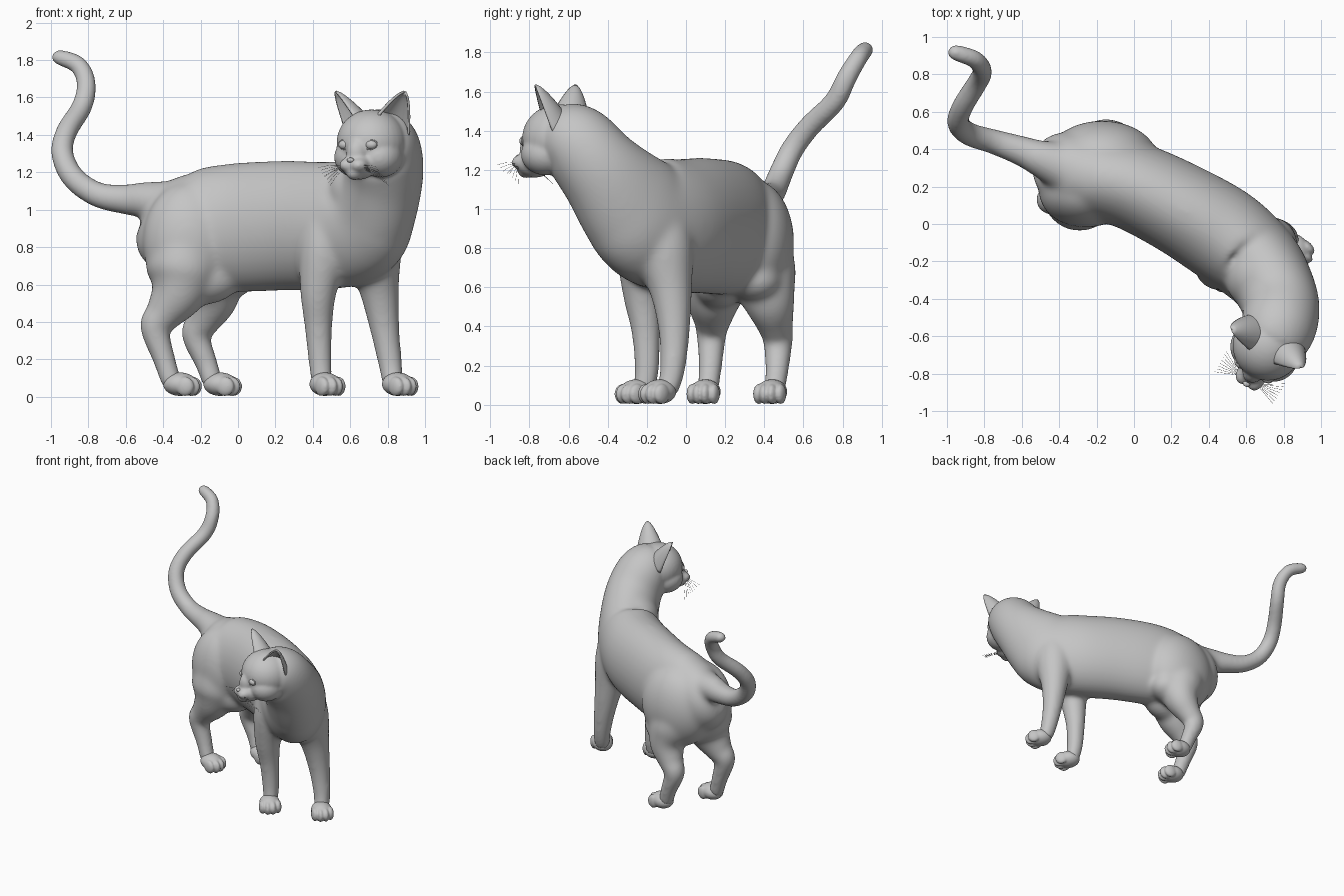
import bpy, bmesh, math
from mathutils import Vector, Matrix

if "Cube" in bpy.data.objects:
    bpy.data.objects.remove(bpy.data.objects["Cube"])

grey = bpy.data.materials.new("warm_grey")
grey.use_nodes = True
COLOR = (0.56, 0.56, 0.56, 1)
grey.diffuse_color = COLOR
grey.node_tree.nodes["Principled BSDF"].inputs["Base Color"].default_value = COLOR

# Head frame: local x is the cat's left, local -y is where it looks
HEAD = Matrix.Translation((0.715, -0.65, 0)) @ Matrix.Rotation(math.radians(-29), 4, 'Z')


def finish(bm, name, voxel=None, smooth=0):
    bmesh.ops.recalc_face_normals(bm, faces=bm.faces)
    for f in bm.faces:
        f.smooth = True
    me = bpy.data.meshes.new(name)
    bm.to_mesh(me)
    bm.free()
    me.materials.append(grey)
    ob = bpy.data.objects.new(name, me)
    bpy.context.collection.objects.link(ob)
    if voxel:
        m = ob.modifiers.new("fuse", 'REMESH')
        m.mode, m.voxel_size, m.use_smooth_shade = 'VOXEL', voxel, True
    if smooth:
        m = ob.modifiers.new("soften", 'SMOOTH')
        m.factor, m.iterations = 0.5, smooth
    return ob


def ball(bm, frame, center, radii, tilt=0):
    mat = (frame @ Matrix.Translation(center) @ Matrix.Rotation(tilt, 4, 'X')
           @ Matrix.Diagonal((*radii, 1)))
    bmesh.ops.create_uvsphere(bm, u_segments=32, v_segments=20, radius=1, matrix=mat)


def spline(rows, steps=6):
    """Catmull-Rom through rows of (x, y, z, half width, half height)."""
    pts = [Vector(r if len(r) == 5 else (*r, r[3])) for r in rows]
    pts = [2 * pts[0] - pts[1]] + pts + [2 * pts[-1] - pts[-2]]
    out = []
    for a, b, c, d in zip(pts, pts[1:], pts[2:], pts[3:]):
        for i in range(steps):
            t = i / steps
            out.append(0.5 * (2 * b + (c - a) * t + (2 * a - 5 * b + 4 * c - d) * t * t
                              + (3 * b - a - 3 * c + d) * t ** 3))
    return out + [pts[-2]]


def loft(bm, rows, ref, sides=32):
    path = spline(rows)
    rings = []
    for i, p in enumerate(path):
        t = (path[min(i + 1, len(path) - 1)] - path[max(i - 1, 0)]).to_3d().normalized()
        side = t.cross(Vector(ref)).normalized()
        up = side.cross(t)
        angles = [2 * math.pi * k / sides for k in range(sides)]
        rings.append([bm.verts.new(p.to_3d() + side * p[3] * math.cos(a) + up * p[4] * math.sin(a))
                      for a in angles])
    for r, s in zip(rings, rings[1:]):
        for k in range(sides):
            n = (k + 1) % sides
            bm.faces.new((r[k], r[n], s[n], s[k]))
    bm.faces.new(rings[0])
    bm.faces.new(rings[-1])


trunk = bmesh.new()

# Torso and neck
loft(trunk, [(-.5, .3, .97, .1, .12), (-.44, .3, .945, .18, .22), (-.35, .285, .92, .21, .27),
             (-.22, .255, .9, .225, .32), (0, .2, .905, .237, .345), (.25, .08, .915, .248, .347),
             (.48, -.06, .915, .258, .342), (.65, -.2, .945, .24, .33), (.73, -.3, 1.04, .22, .287),
             (.785, -.44, 1.2, .208, .225), (.77, -.56, 1.335, .202, .203),
             (.73, -.65, 1.355, .175, .175)], (0, 0, 1))
ball(trunk, Matrix(), (.68, -.27, 1.1), (.2, .2, .185))

# Haunches and flank folds
ball(trunk, Matrix(), (-.17, .345, .83), (.3, .208, .32))
ball(trunk, Matrix(), (-.26, .175, .83), (.25, .195, .32))
ball(trunk, Matrix(), (-.07, .36, .64), (.17, .14, .12))
ball(trunk, Matrix(), (-.2, .17, .64), (.22, .14, .15))

# Tail
loft(trunk, [(-.36, .3, 1.02, .14), (-.5, .35, 1.05, .1), (-.6, .39, 1.055, .082),
             (-.75, .44, 1.08, .069), (-.88, .48, 1.17, .065), (-.94, .54, 1.3, .062),
             (-.915, .63, 1.42, .06), (-.835, .76, 1.55, .058), (-.81, .82, 1.67, .055),
             (-.85, .88, 1.77, .051), (-.94, .912, 1.812, .048)], (0, .8, -.6))
ball(trunk, Matrix(), (-.955, .917, 1.815), (.05, .047, .045))

# Legs, each with its paw position and toe heading in degrees
legs = {
    "front_left": ([(.7, -.14, 1.05, .13), (.72, -.115, .8, .155), (.755, -.075, .57, .107),
                    (.785, -.06, .36, .08), (.815, -.07, .17, .065), (.83, -.1, .06, .058)],
                   (.865, -.145), -45),
    "front_right": ([(.47, -.2, 1.05, .11), (.46, -.22, .8, .135), (.43, -.225, .57, .1),
                     (.43, -.205, .38, .076), (.44, -.2, .18, .064), (.45, -.22, .06, .056)],
                    (.475, -.265), -50),
    "hind_left": ([(-.22, .34, .85, .18), (-.15, .385, .67, .18), (-.13, .425, .53, .135),
                   (-.185, .455, .41, .095), (-.225, .47, .33, .078), (-.17, .465, .18, .062),
                   (-.13, .45, .06, .056)], (-.08, .435), -15),
    "hind_right": ([(-.28, .17, .85, .18), (-.295, .16, .67, .2), (-.325, .14, .55, .15),
                    (-.4, .135, .44, .102), (-.445, .13, .37, .08), (-.395, .125, .2, .062),
                    (-.35, .11, .06, .056)], (-.295, .095), -15),
}
for name, (rows, (px, py), heading) in legs.items():
    loft(trunk, rows, (1, 0, 0))
    paw = bmesh.new()
    frame = Matrix.Translation((px, py, 0)) @ Matrix.Rotation(math.radians(heading), 4, 'Z')
    ball(paw, frame, (-.015, 0, .067), (.092, .078, .063))
    for lat in (-.058, -.02, .02, .058):
        ball(paw, frame, (.062 - abs(lat) * .6, lat, .055), (.05, .027, .052))
    finish(paw, name + "_paw", .007, 6)

# Soften the trunk, then fuse the finer head onto it
soft = finish(trunk, "trunk", .013, 26)
body = bmesh.new()
body.from_object(soft, bpy.context.evaluated_depsgraph_get())
bpy.data.objects.remove(soft)

# Skull, cheeks, muzzle and chin
ball(body, HEAD, (0, 0, 1.36), (.188, .188, .176))
ball(body, HEAD, (0, -.135, 1.31), (.065, .085, .09), -.5)
ball(body, HEAD, (0, -.14, 1.235), (.09, .1, .075))
ball(body, HEAD, (0, -.19, 1.195), (.044, .046, .037))
for s in (-1, 1):
    ball(body, HEAD, (s * .075, -.035, 1.28), (.115, .13, .108))
    ball(body, HEAD, (s * .034, -.195, 1.238), (.047, .057, .04))
finish(body, "cat_body", .01, 9)

# Nose
nose = bmesh.new()
ball(nose, HEAD, (0, -.233, 1.264), (.02, .017, .014), -.3)
finish(nose, "nose")

for s, label in ((1, "left"), (-1, "right")):
    # Eyeball and eyelid rim
    eye = bmesh.new()
    ball(eye, HEAD, (s * .08, -.152, 1.347), (.036, .028, .026))
    finish(eye, label + "_eye")
    rim = bpy.data.curves.new(label + "_eyelid", 'CURVE')
    rim.dimensions, rim.bevel_depth, rim.bevel_resolution = '3D', .004, 2
    sp = rim.splines.new('POLY')
    sp.points.add(23)
    sp.use_cyclic_u = True
    for k, p in enumerate(sp.points):
        a = 2 * math.pi * k / 24
        x = math.cos(a)
        p.co = (*(HEAD @ Vector((s * (.08 + .036 * x), -.164 + .013 * x,
                                 1.347 + .024 * math.sin(a) + .004 * x))), 1)
    rim.materials.append(grey)
    bpy.context.collection.objects.link(bpy.data.objects.new(label + "_eyelid", rim))

    # Cupped ear, open forward and outward
    ear = bmesh.new()
    base, tip = Vector((s * .125, 0, 1.46)), Vector((s * .213, -.02, 1.63))
    axis = tip - base
    opening = Vector((s * .75, -.8, 0))
    opening = (opening - opening.project(axis)).normalized()
    across = axis.normalized().cross(opening)
    cols, levels, grid = 16, 12, []
    for j in range(levels + 1):
        v = -.2 + 1.19 * j / levels
        g = min(1.1, (1 - v) ** .65)
        grid.append([])
        for i in range(cols + 1):
            a = math.radians(-95 + 190 * i / cols)
            grid[-1].append(ear.verts.new(base + axis * v + across * .095 * math.sin(a) * g
                                          - opening * .09 * math.cos(a) * g))
    for r, q in zip(grid, grid[1:]):
        for i in range(cols):
            ear.faces.new((r[i], r[i + 1], q[i + 1], q[i]))
    ear.transform(HEAD)
    ob = finish(ear, label + "_ear")
    m = ob.modifiers.new("thickness", 'SOLIDIFY')
    m.thickness, m.offset = .012, 0

    # Whiskers
    wh = bpy.data.curves.new(label + "_whiskers", 'CURVE')
    wh.dimensions, wh.bevel_depth, wh.bevel_resolution = '3D', .0008, 0
    for n in range(8):
        sp = wh.splines.new('POLY')
        sp.points.add(6)
        for k, p in enumerate(sp.points):
            t = k / 6
            local = (s * (.05 + .13 * t), -.21 - (.05 - .018 * n) * t,
                     1.235 - .004 * (n % 4) + (.02 - .012 * n) * t - .03 * t * t)
            p.co = (*(HEAD @ Vector(local)), 1)
    wh.materials.append(grey)
    bpy.context.collection.objects.link(bpy.data.objects.new(label + "_whiskers", wh))
